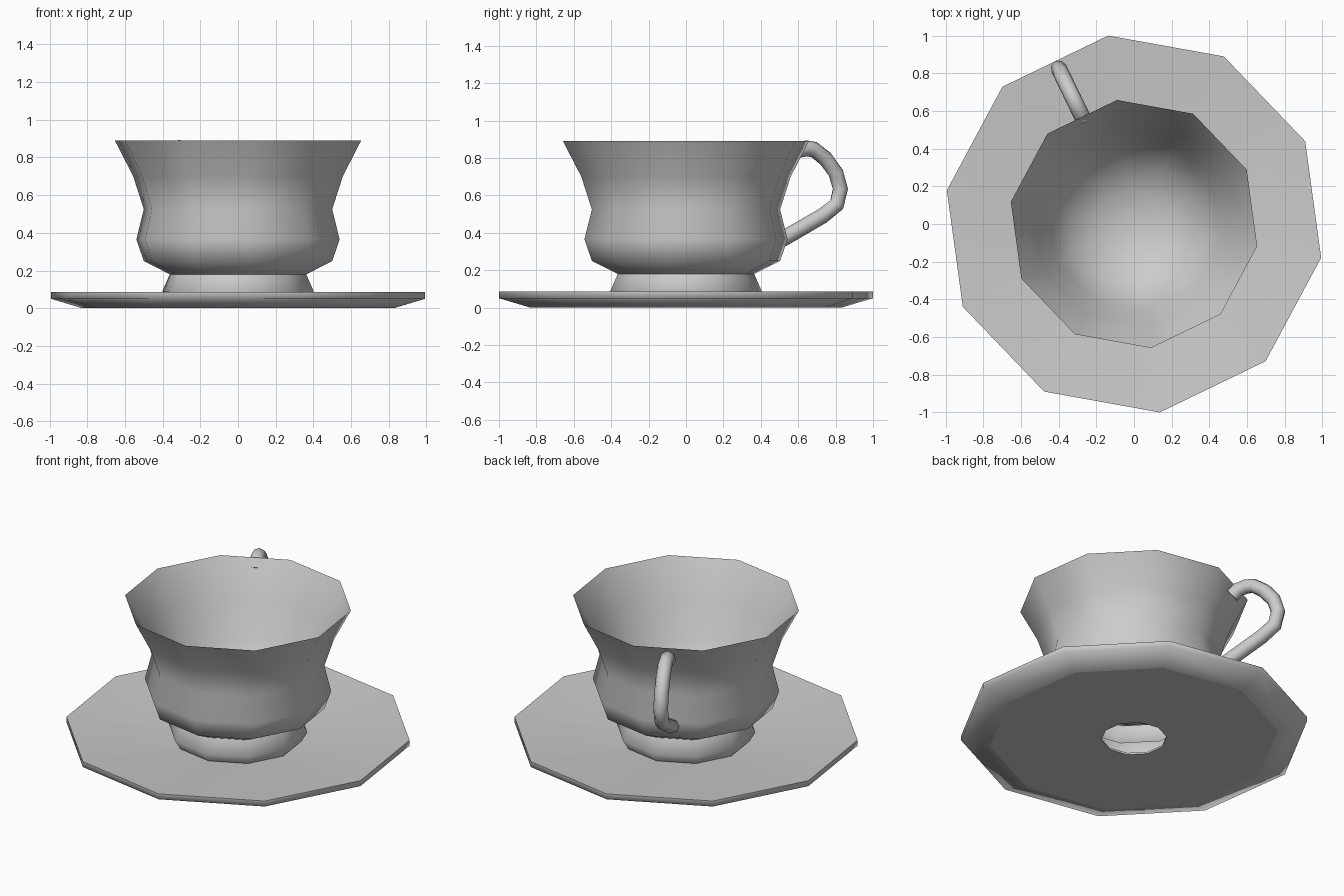
import bpy, bmesh
from math import sin, cos, radians

if "Cube" in bpy.data.objects:
    bpy.data.objects.remove(bpy.data.objects["Cube"])

SIDES = 10
TURN = radians(25.8)


def smooth(obj, angle):
    bpy.ops.object.select_all(action='DESELECT')
    obj.select_set(True)
    bpy.context.view_layer.objects.active = obj
    bpy.ops.object.shade_smooth_by_angle(angle=radians(angle))


def lathe(name, profile, closed=False):
    """Revolve (radius, height) points into a ten-sided surface."""
    bm = bmesh.new()
    rings = []
    for r, z in profile:
        if r == 0:
            rings.append([bm.verts.new((0, 0, z))] * SIDES)
        else:
            angles = [TURN + radians(360 / SIDES * i) for i in range(SIDES)]
            rings.append([bm.verts.new((r * cos(a), r * sin(a), z)) for a in angles])
    pairs = list(zip(rings, rings[1:]))
    if closed:
        pairs.append((rings[-1], rings[0]))
    for a, b in pairs:
        for i in range(SIDES):
            j = (i + 1) % SIDES
            corners = list(dict.fromkeys((a[i], a[j], b[j], b[i])))
            bm.faces.new(corners)
    bmesh.ops.recalc_face_normals(bm, faces=bm.faces)
    mesh = bpy.data.meshes.new(name)
    bm.to_mesh(mesh)
    bm.free()
    obj = bpy.data.objects.new(name, mesh)
    bpy.context.collection.objects.link(obj)
    smooth(obj, 80)
    return obj


# Saucer: shallow dish with a small hole under the cup
saucer = lathe("saucer", [(0.19, 0.012), (1.009, 0.085), (1.009, 0.05),
                          (0.84, 0.0), (0.19, 0.0)], closed=True)
# Crisp outline around the flat underside
verts = saucer.data.vertices
for e in saucer.data.edges:
    a, b = (verts[i].co for i in e.vertices)
    if max(a.z, b.z) < 0.001 and min(a.length, b.length) > 0.5:
        e.use_edge_sharp = True

# Cup: rolled foot, bellied outer wall, sharp rim, rounded inner bowl
lathe("cup", [(0.375, 0.033), (0.408, 0.09), (0.368, 0.18), (0.508, 0.25),
              (0.548, 0.365), (0.508, 0.525), (0.565, 0.70), (0.664, 0.89),
              (0.54, 0.67), (0.46, 0.44), (0.34, 0.275),
              (0.18, 0.195), (0, 0.17)])

# Handle: round tube along a bent path, in the plane of one cup face
path = [(0.625, 0.81), (0.665, 0.842), (0.715, 0.851), (0.76, 0.845), (0.83, 0.795),
        (0.89, 0.72), (0.917, 0.635), (0.895, 0.55), (0.81, 0.49), (0.59, 0.375),
        (0.515, 0.338)]
az = TURN + radians(90)
curve = bpy.data.curves.new("handle", 'CURVE')
curve.dimensions = '3D'
curve.bevel_depth = 0.043
curve.bevel_resolution = 2
curve.use_fill_caps = True
spline = curve.splines.new('POLY')
spline.points.add(len(path) - 1)
for p, (r, z) in zip(spline.points, path):
    p.co = (r * cos(az), r * sin(az), z, 1)
handle = bpy.data.objects.new("handle", curve)
bpy.context.collection.objects.link(handle)
bpy.ops.object.select_all(action='DESELECT')
handle.select_set(True)
bpy.context.view_layer.objects.active = handle
bpy.ops.object.convert(target='MESH')
smooth(bpy.context.view_layer.objects.active, 60)
